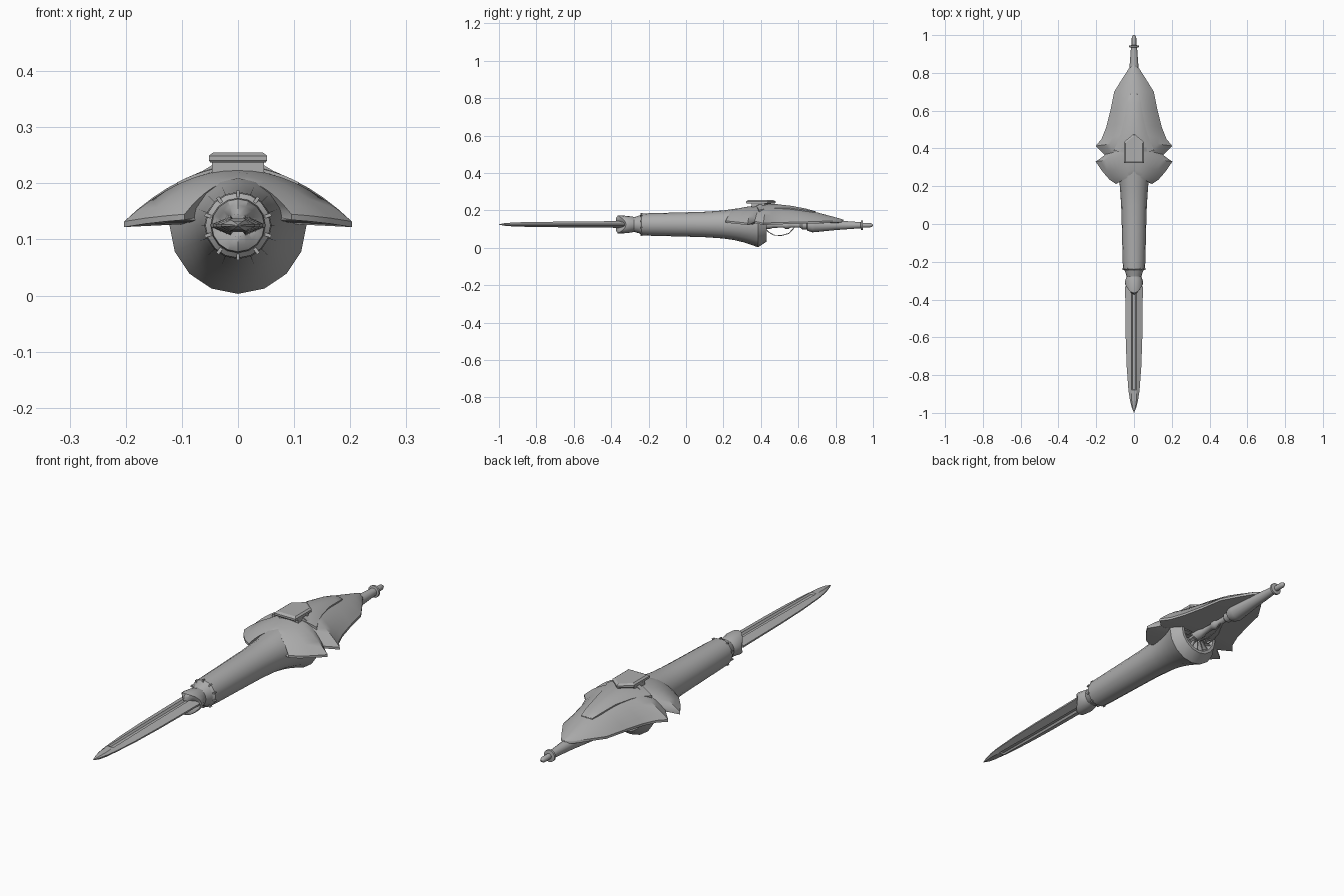
import bpy, bmesh, math
from mathutils import Vector

if "Cube" in bpy.data.objects:
    bpy.data.objects.remove(bpy.data.objects["Cube"])

metal = bpy.data.materials.new("grey metal")
metal.diffuse_color = (0.42, 0.42, 0.42, 1)
metal.use_nodes = True
metal.node_tree.nodes["Principled BSDF"].inputs["Base Color"].default_value = metal.diffuse_color
AXIS_Z = 0.125


def finish(name, bm, angle=32):
    bmesh.ops.remove_doubles(bm, verts=bm.verts, dist=1e-5)
    bmesh.ops.recalc_face_normals(bm, faces=bm.faces)
    me = bpy.data.meshes.new(name)
    bm.to_mesh(me)
    bm.free()
    me.materials.append(metal)
    ob = bpy.data.objects.new(name, me)
    bpy.context.collection.objects.link(ob)
    bpy.ops.object.select_all(action='DESELECT')
    ob.select_set(True)
    bpy.context.view_layer.objects.active = ob
    bpy.ops.object.shade_smooth_by_angle(angle=math.radians(angle))
    return ob


def loft(name, rings, angle=32):
    """Skin closed rings of equal length and cap both ends."""
    bm = bmesh.new()
    vs = [[bm.verts.new(p) for p in r] for r in rings]
    n = len(rings[0])
    for a, b in zip(vs, vs[1:]):
        for i in range(n):
            j = (i + 1) % n
            bm.faces.new((a[i], a[j], b[j], b[i]))
    bm.faces.new(vs[0])
    bm.faces.new(vs[-1])
    return finish(name, bm, angle)


def lathe(name, profile, z=AXIS_Z, sides=16, top_limit=9, point=None):
    """Turn (y, radius) pairs about the long axis; point(y, angle) shifts y."""
    rings = []
    for y, r in profile:
        ring = []
        for k in range(sides):
            a = 2 * math.pi * k / sides
            h = math.sin(a) * r
            if h > 0:
                h = math.sin(a) * min(r, top_limit)
            dy = point(y, a) if point else 0
            ring.append((r * math.cos(a), y + dy, z + h))
        rings.append(ring)
    return loft(name, rings)


def shell(name, rim, spine, thick, base, steps=8):
    """Domed plate between a centre line (y, z) and a rim (x, y, z)."""
    rings = []
    for (rx, ry, rz), (cy, cz) in zip(rim, spine):
        ring = []
        for k in range(-steps, steps + 1):
            u = k / steps
            y = cy + (ry - cy) * abs(u)
            ring.append((rx * u, y, rz + (cz - rz) * (1 - u * u)))
        ring += [(rx, ry, rz - thick), (0, cy, base), (-rx, ry, rz - thick)]
        rings.append(ring)
    return loft(name, rings, 35)


def prism(name, outline, levels):
    """Stack an (x, y) outline at (z, scale) levels around its middle."""
    cy = sum(p[1] for p in outline) / len(outline)
    loft(name, [[(x * s, cy + (y - cy) * s, z) for x, y in outline]
                for z, s in levels], 20)


def box(bm, center, size, roll=0):
    from mathutils import Matrix
    m = (Matrix.Translation(center) @ Matrix.Rotation(roll, 4, 'Y')
         @ Matrix.Diagonal((*size, 1)))
    bmesh.ops.create_cube(bm, size=1, matrix=m)


# Blade with a sunken centre groove on both faces
rings = []
for y, w, t, g in [(-.33, .047, .018, .5), (-.6, .044, .016, .5),
                   (-.75, .039, .014, .5), (-.875, .030, .012, .5),
                   (-.88, .0295, .012, 1), (-.93, .022, .010, 1),
                   (-.97, .012, .007, 1), (-1, .0005, .001, 1)]:
    s = min(1, w / .02)
    top = [(-w, t * .2), (-.013 * s, t), (-.007 * s, t * g),
           (.007 * s, t * g), (.013 * s, t), (w, t * .2)]
    full = top + [(x, -z) for x, z in reversed(top)]
    rings.append([(x, y, AXIS_Z + z) for x, z in full])
loft("blade", rings, 15)

# Pointed guard gripping the blade root
lathe("blade_guard", [(-.27, .037), (-.29, .043), (-.305, .049), (-.32, .047),
                      (-.328, .036), (-.330, .02)],
      point=lambda y, a: -.045 * abs(math.sin(a)) ** 2 if y < -.3 else 0)

# Neck between guard and forearm tube
lathe("neck", [(-.285, .036), (-.275, .040), (-.255, .046), (-.245, .050),
               (-.235, .053), (-.22, .053)])

# Forearm tube flaring into a hollow cup
lathe("forearm_tube", [(-.245, .050), (-.238, .058), (-.2, .060), (0, .065),
                       (.1, .068), (.2, .075), (.26, .084), (.31, .096),
                       (.35, .109), (.385, .122), (.43, .092), (.43, .080),
                       (.405, .066), (.39, .03)], top_limit=.086)

# Studs round the front of the tube
bm = bmesh.new()
for k in range(10):
    a = 2 * math.pi * (k + .5) / 10
    box(bm, (.056 * math.cos(a), -.238, AXIS_Z + .056 * math.sin(a)),
        (.012, .012, .006), -a)
finish("tube_studs", bm)

# Radial ribs inside the cup
bm = bmesh.new()
for k in range(16):
    a = 2 * math.pi * k / 16
    r = .055
    box(bm, (r * math.cos(a), .412, AXIS_Z + r * math.sin(a)),
        (.045, .024, .005), -a)
finish("cup_ribs", bm)

# Front pair of shoulder wings
shell("front_wings",
      [(.07, .25, .150), (.095, .212, .145), (.13, .235, .142),
       (.165, .275, .138), (.203, .33, .132), (.165, .357, .143),
       (.13, .385, .160)],
      [(.25, .200), (.265, .206), (.29, .213), (.32, .219), (.36, .224),
       (.40, .227), (.42, .227)], .010, .132)

# Rear pair of wings tapering to the tail
shell("rear_wings",
      [(.12, .392, .158), (.155, .365, .143), (.203, .413, .132),
       (.172, .45, .134), (.148, .51, .136), (.125, .60, .138),
       (.105, .70, .141), (.065, .765, .144), (.026, .825, .146),
       (.003, .84, .147)],
      [(.39, .226), (.40, .227), (.44, .229), (.48, .228), (.54, .222),
       (.62, .207), (.71, .187), (.77, .171), (.825, .156), (.843, .150)],
      .010, .132)

# Raised spine on the rear wings
shell("raised_spine",
      [(.108, .39, .202), (.088, .43, .210), (.07, .48, .212),
       (.05, .56, .212), (.037, .64, .202), (.027, .685, .193),
       (.003, .69, .194)],
      [(.36, .230), (.43, .235), (.48, .234), (.56, .225), (.64, .210),
       (.68, .199), (.692, .196)], .012, .17)

# Top mount: stem, pointed cap and side fins
def pentagon(w, front, back, tip):
    return [(-w, front), (w, front), (w, back), (0, tip), (-w, back)]


prism("mount_stem", pentagon(.046, .35, .42, .455), [(.20, 1), (.241, 1)])
prism("mount_cap", pentagon(.052, .322, .435, .478),
      [(.237, .95), (.241, 1), (.249, 1), (.255, .85)])
for side, label in ((-1, "left"), (1, "right")):
    loft(label + "_mount_fin",
         [[(side * x, y, z) for x, z in ((.04, .236), (.09, .206), (.04, .20))]
          for y in (.385, .405)])

# Rear rod with collar and end flange
lathe("rear_rod", [(.38, .022), (.45, .020), (.465, .014), (.52, .013),
                   (.53, .019), (.55, .019), (.56, .013), (.61, .013),
                   (.62, .022), (.645, .022), (.65, .030), (.675, .038),
                   (.69, .037), (.80, .026), (.925, .017), (.934, .017),
                   (.936, .026), (.945, .026), (.947, .012), (.985, .012),
                   (.997, .007), (1, .003)], z=.121)

# Thin hanging wires behind the cup
for side, label in ((-1, "left"), (1, "right")):
    cu = bpy.data.curves.new(label + "_wire", 'CURVE')
    cu.dimensions = '3D'
    cu.bevel_depth = .0025
    cu.bevel_resolution = 1
    sp = cu.splines.new('POLY')
    pts = [(.02, .42, .11), (.022, .44, .085), (.02, .47, .068),
           (.015, .51, .066), (.01, .55, .077), (.006, .58, .11)]
    sp.points.add(len(pts) - 1)
    for p, (x, y, z) in zip(sp.points, pts):
        p.co = (side * x, y, z, 1)
    cu.materials.append(metal)
    bpy.context.collection.objects.link(
        bpy.data.objects.new(label + "_wire", cu))
